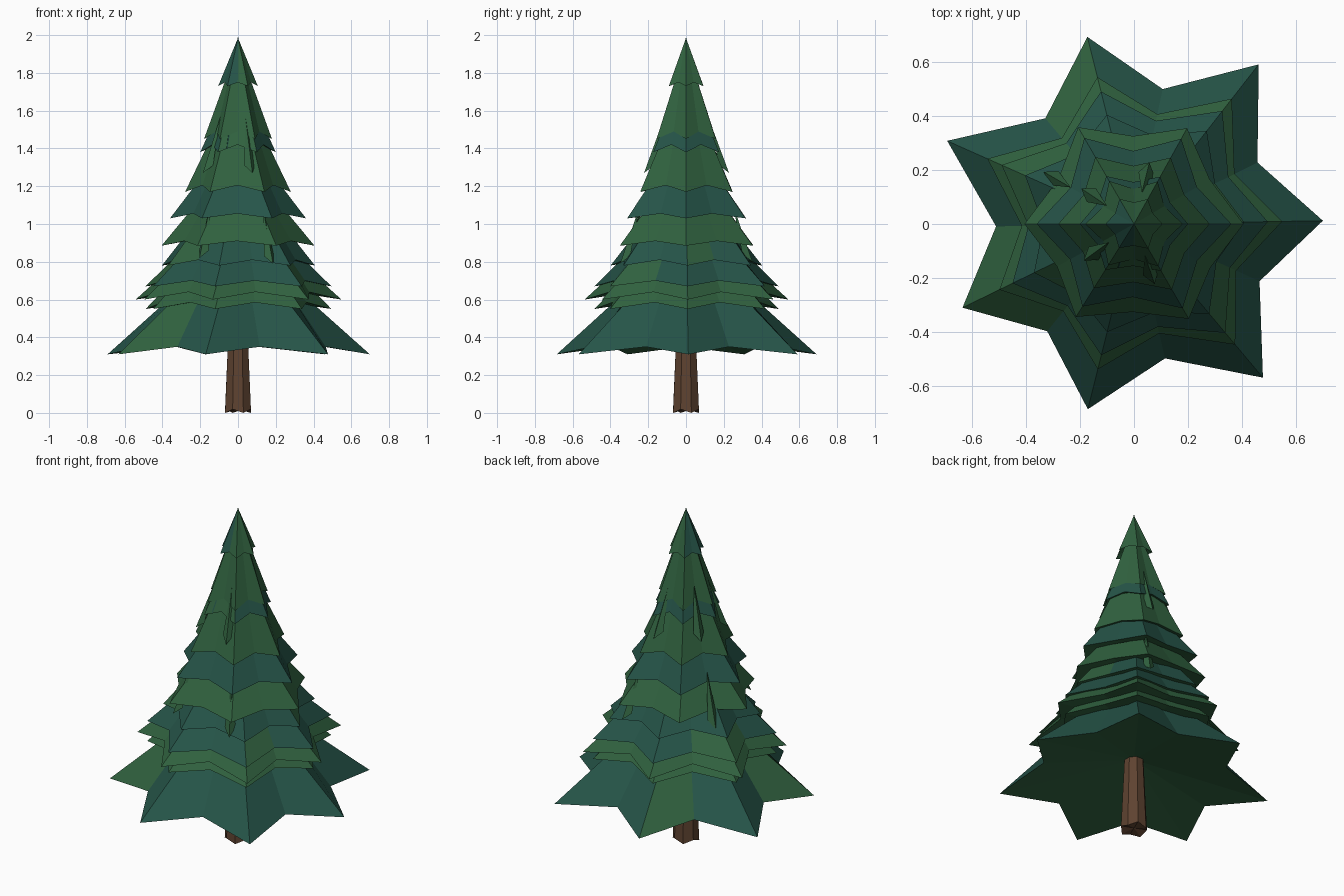
import bpy, bmesh, math
from math import cos, sin, radians

if "Cube" in bpy.data.objects:
    bpy.data.objects.remove(bpy.data.objects["Cube"])


def material(name, rgb):
    m = bpy.data.materials.new(name)
    m.diffuse_color = (*rgb, 1)
    m.use_nodes = True
    m.node_tree.nodes["Principled BSDF"].inputs["Base Color"].default_value = m.diffuse_color
    return m


GREEN = material("leaf green", (0.030, 0.122, 0.050))
BLUE = material("pine blue green", (0.019, 0.090, 0.066))
BROWN = material("bark brown", (0.112, 0.056, 0.030))


def finish(bm, name, mats):
    bmesh.ops.recalc_face_normals(bm, faces=bm.faces[:])
    me = bpy.data.meshes.new(name)
    bm.to_mesh(me)
    bm.free()
    ob = bpy.data.objects.new(name, me)
    for m in mats:
        me.materials.append(m)
    bpy.context.collection.objects.link(ob)
    return ob


# star directions: (angle, tip length factor)
SEVEN = [(1, .97), (52, 1.04), (104, .99), (156, 1.05), (206, .98), (256, .98), (310, 1.03)]
SIX = [(0, 1), (61, 1), (120, 1.02), (180, 1), (238, 1), (300, 1)]


def tier(name, star, tip, valley, top, base, other_sectors=()):
    """Star-shaped skirt of branches. tip, valley, top are (radius, height);
    base is the main colour index, other_sectors are angle ranges of the other colour."""
    bm = bmesh.new()
    n = len(star)
    rim, crown = [], []
    for i, (a, f) in enumerate(star):
        b = star[(i + 1) % n][0] + (360 if i == n - 1 else 0)
        for ang, r, z, rt in ((a, tip[0] * f, tip[1], top[0] * f),
                              ((a + b) / 2, valley[0], valley[1], top[0] * .87)):
            c, s = cos(radians(ang)), sin(radians(ang))
            rim.append(bm.verts.new((r * c, r * s, z)))
            crown.append(bm.verts.new((rt * c, rt * s, top[1])))
    under = bm.verts.new((0, 0, valley[1] + (top[1] - valley[1]) * .35))
    peak = bm.verts.new((0, 0, top[1] + .02))
    for i in range(2 * n):
        j = (i + 1) % (2 * n)
        f = bm.faces.new((rim[i], rim[j], crown[j], crown[i]))
        c = f.calc_center_median()
        ang = math.degrees(math.atan2(c.y, c.x)) % 360
        hit = any(lo <= ang <= hi for lo, hi in other_sectors)
        f.material_index = 1 - base if hit else base
        bm.faces.new((crown[i], crown[j], peak)).material_index = base
        bm.faces.new((rim[j], rim[i], under)).material_index = 0
    finish(bm, name, (GREEN, BLUE))


# branch tiers from the ground up
tier("bottom_branches", SEVEN, (.72, .31), (.51, .35), (.35, .63), 1, [(104, 130), (182, 230)])
tier("low_branches_a", SEVEN, (.51, .55), (.40, .585), (.36, .70), 0)
tier("low_branches_b", SEVEN, (.565, .60), (.415, .64), (.37, .77), 0)
tier("low_branches_c", SEVEN, (.51, .67), (.39, .70), (.30, .87), 1, [(130, 182), (310, 335)])
tier("middle_branches_a", SEVEN, (.42, .78), (.335, .81), (.29, .94), 1, [(0, 26), (206, 231)])
tier("middle_branches_b", SIX, (.405, .885), (.325, .91), (.26, 1.06), 0)
tier("middle_branches_c", SIX, (.36, 1.03), (.27, 1.055), (.20, 1.24), 1)
tier("upper_branches_a", SIX, (.28, 1.17), (.215, 1.205), (.16, 1.42), 0)
tier("upper_branches_b", SIX, (.20, 1.38), (.155, 1.42), (.11, 1.58), 1, [(240, 300)])
tier("upper_branches_c", SIX, (.18, 1.45), (.13, 1.49), (.06, 1.78), 0)
tier("treetop", SIX, (.105, 1.73), (.08, 1.75), (.002, 1.98), 0, [(120, 268)])


def sprig(name, ang, r, z, color):
    """Narrow ridged twig hanging over the tiers."""
    bm = bmesh.new()
    c, s = cos(radians(ang)), sin(radians(ang))

    def at(rad, side, h):
        return bm.verts.new((rad * c - side * s, rad * s + side * c, h))
    top = at(r - .10, 0, z + .30)
    ridge = at(r + .015, 0, z)
    left, right = at(r - .03, .03, z + .04), at(r - .03, -.03, z + .04)
    for f in ((top, left, ridge), (top, ridge, right), (left, right, ridge), (top, right, left)):
        bm.faces.new(f)
    finish(bm, name, (color,))


for i, (a, r, z, col) in enumerate([
        (216, .215, 1.27, GREEN), (289, .22, 1.27, GREEN), (76, .22, 1.27, GREEN),
        (146, .22, 1.28, GREEN), (63, .38, .80, GREEN), (238, .37, .82, GREEN),
        (298, .38, .79, GREEN), (150, .37, .82, GREEN), (250, .16, 1.40, BLUE)]):
    sprig(f"sprig_{i + 1}", a, r, z, col)

# tapered eight-sided trunk with a slightly ragged foot
bm = bmesh.new()
N = 8
rings = []
for r, z in ((.074, .01), (.054, .45)):
    ring = []
    for k in range(N):
        a = math.tau * (k + .5) / N
        h = z + (.01 if k % 2 else -.01) * (z < .1)
        ring.append(bm.verts.new((r * cos(a), r * sin(a), h)))
    rings.append(ring)
for k in range(N):
    j = (k + 1) % N
    bm.faces.new((rings[0][k], rings[0][j], rings[1][j], rings[1][k]))
foot = bm.verts.new((0, 0, .02))
for k in range(N):
    bm.faces.new((rings[0][(k + 1) % N], rings[0][k], foot))
bm.faces.new(rings[1])
finish(bm, "trunk", (BROWN,))
